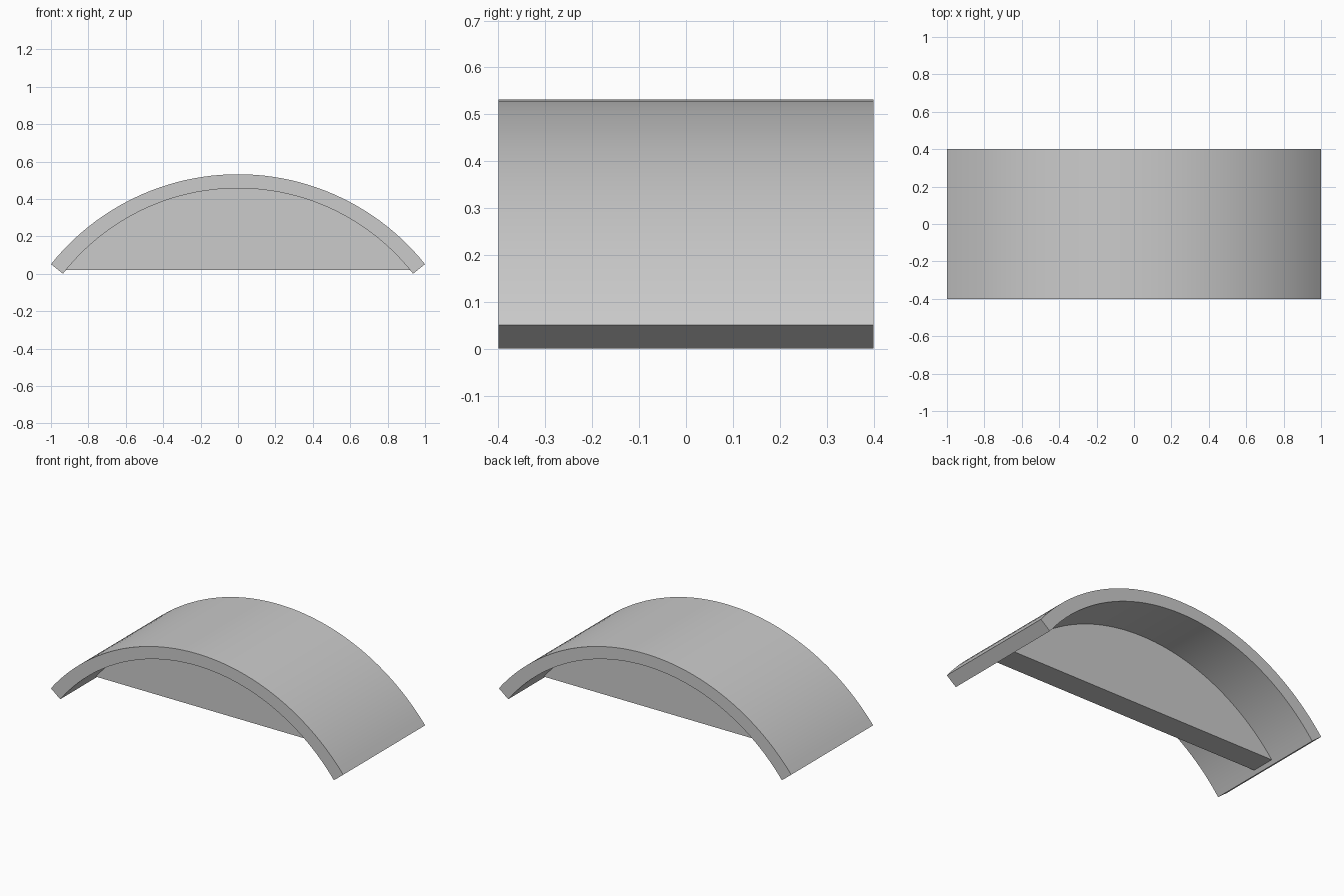
import bpy, bmesh, math

cube = bpy.data.objects.get("Cube")
if cube:
    bpy.data.objects.remove(cube, do_unlink=True)

SEGMENTS = 48

grey = bpy.data.materials.new("plain grey")
grey.use_nodes = True
colour = (0.6, 0.6, 0.6, 1)
grey.diffuse_color = colour
grey.node_tree.nodes["Principled BSDF"].inputs["Base Color"].default_value = colour


def arc(half_width, foot, crown):
    """Points of a circular arc from the left foot over the crown to the right foot."""
    rise = crown - foot
    radius = (half_width ** 2 + rise ** 2) / (2 * rise)
    half_angle = math.asin(half_width / radius)
    angles = [half_angle * (2 * i / SEGMENTS - 1) for i in range(SEGMENTS + 1)]
    return [(radius * math.sin(a), crown - radius + radius * math.cos(a)) for a in angles]


def extrude(name, faces, depth):
    """Extrude an outline made of connected x-z polygons symmetrically along y."""
    bm = bmesh.new()
    for face in faces:
        bm.faces.new([bm.verts.new((x, -depth / 2, z)) for x, z in face])
    bmesh.ops.remove_doubles(bm, verts=bm.verts, dist=1e-5)
    result = bmesh.ops.extrude_face_region(bm, geom=bm.faces[:], use_keep_orig=True)
    moved = [v for v in result["geom"] if isinstance(v, bmesh.types.BMVert)]
    bmesh.ops.translate(bm, verts=moved, vec=(0, depth, 0))
    bmesh.ops.recalc_face_normals(bm, faces=bm.faces)
    mesh = bpy.data.meshes.new(name)
    bm.to_mesh(mesh)
    bm.free()
    mesh.materials.append(grey)
    obj = bpy.data.objects.new(name, mesh)
    bpy.context.collection.objects.link(obj)
    bpy.ops.object.select_all(action="DESELECT")
    obj.select_set(True)
    bpy.context.view_layer.objects.active = obj
    bpy.ops.object.shade_smooth_by_angle(angle=math.radians(30))
    return obj


# Curved shell with square-cut feet
outer = arc(1.0, 0.051, 0.532)
inner = arc(0.936, 0.0, 0.457)
shell = [(outer[i], outer[i + 1], inner[i + 1], inner[i]) for i in range(SEGMENTS)]
extrude("arched_shell", shell, 0.8)

# Upright web across the middle, set slightly into the shell
extrude("centre_web", [arc(0.925, 0.02, 0.461)], 0.15)
